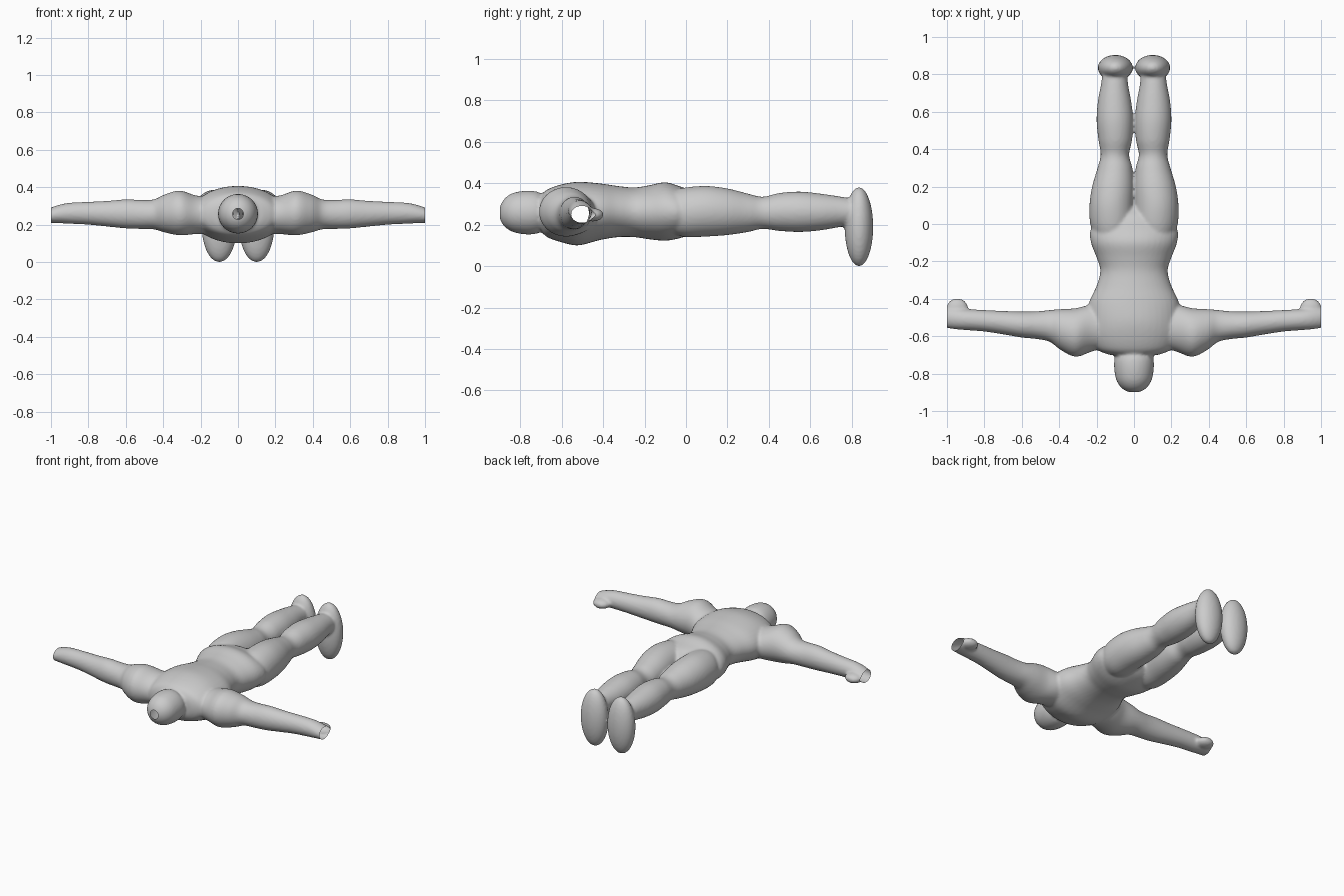
import bpy, bmesh, math
from mathutils import Vector, Matrix

if "Cube" in bpy.data.objects:
    bpy.data.objects.remove(bpy.data.objects["Cube"])

SIDES = 40

skin = bpy.data.materials.new("plain grey")
skin.diffuse_color = (0.6, 0.6, 0.6, 1)
skin.use_nodes = True
skin.node_tree.nodes["Principled BSDF"].inputs["Base Color"].default_value = skin.diffuse_color


def smooth_stations(stations, steps=5):
    """Catmull-Rom interpolation of the section list."""
    p = [Vector(s) for s in stations]
    p = [p[0]] + p + [p[-1]]
    out = []
    for a, b, c, d in zip(p, p[1:], p[2:], p[3:]):
        for k in range(steps):
            t = k / steps
            out.append(0.5 * (2 * b + (c - a) * t + (2 * a - 5 * b + 4 * c - d) * t ** 2
                              + (3 * b - a - 3 * c + d) * t ** 3))
    return out + [p[-1]]


def loft(bm, stations, place):
    """Closed tube of elliptical sections; place(station, cos, sin) gives a point."""
    rings = []
    for s in smooth_stations(stations):
        angles = [2 * math.pi * i / SIDES for i in range(SIDES)]
        rings.append([bm.verts.new(place(s, math.cos(a), math.sin(a))) for a in angles])
    for r, q in zip(rings, rings[1:]):
        for i in range(SIDES):
            j = (i + 1) % SIDES
            bm.faces.new((r[i], r[j], q[j], q[i]))
    bm.faces.new(rings[0][::-1])
    bm.faces.new(rings[-1])


def ellipsoid(bm, centre, radii):
    m = Matrix.Translation(centre) @ Matrix.Diagonal((*radii, 1))
    bmesh.ops.create_uvsphere(bm, u_segments=32, v_segments=20, radius=1, matrix=m)


def along_y(side=1):
    # station: y, centre x, half width, bottom z, top z
    return lambda s, c, n: (side * (s[1] + s[2] * c), s[0],
                            (s[3] + s[4]) / 2 + (s[4] - s[3]) / 2 * n)


def along_x(side):
    # station: x, front y, back y, bottom z, top z
    return lambda s, c, n: (side * s[0], (s[1] + s[2]) / 2 + (s[2] - s[1]) / 2 * c,
                            (s[3] + s[4]) / 2 + (s[4] - s[3]) / 2 * n)


torso = [(-0.70, 0, 0.13, 0.17, 0.34), (-0.67, 0, 0.20, 0.14, 0.37),
         (-0.60, 0, 0.24, 0.115, 0.395), (-0.52, 0, 0.25, 0.10, 0.407),
         (-0.42, 0, 0.24, 0.125, 0.40), (-0.33, 0, 0.20, 0.14, 0.387),
         (-0.25, 0, 0.18, 0.14, 0.38), (-0.18, 0, 0.20, 0.13, 0.39),
         (-0.10, 0, 0.23, 0.123, 0.405), (-0.03, 0, 0.232, 0.135, 0.385),
         (0.04, 0, 0.18, 0.16, 0.36), (0.09, 0, 0.07, 0.20, 0.31)]
leg = [(-0.08, 0.115, 0.09, 0.16, 0.36), (0.0, 0.118, 0.116, 0.14, 0.38),
       (0.10, 0.12, 0.118, 0.143, 0.387), (0.20, 0.112, 0.112, 0.15, 0.375),
       (0.30, 0.102, 0.093, 0.165, 0.35), (0.37, 0.102, 0.076, 0.18, 0.335),
       (0.45, 0.10, 0.09, 0.17, 0.353), (0.55, 0.102, 0.098, 0.165, 0.36),
       (0.65, 0.104, 0.09, 0.173, 0.35), (0.75, 0.104, 0.072, 0.19, 0.335),
       (0.83, 0.10, 0.065, 0.20, 0.32)]
arm = [(0.12, -0.66, -0.44, 0.15, 0.35), (0.22, -0.68, -0.43, 0.15, 0.355),
       (0.31, -0.71, -0.45, 0.143, 0.382), (0.39, -0.675, -0.455, 0.158, 0.362),
       (0.45, -0.63, -0.46, 0.175, 0.335), (0.52, -0.615, -0.467, 0.177, 0.332),
       (0.60, -0.607, -0.468, 0.18, 0.335), (0.70, -0.59, -0.465, 0.19, 0.327),
       (0.80, -0.575, -0.46, 0.20, 0.322), (0.90, -0.567, -0.455, 0.205, 0.317),
       (0.96, -0.562, -0.45, 0.208, 0.305), (1.03, -0.55, -0.45, 0.21, 0.28)]
head = [(-0.902, 0, 0.012, 0.245, 0.27), (-0.893, 0, 0.042, 0.215, 0.30),
        (-0.87, 0, 0.073, 0.185, 0.332), (-0.83, 0, 0.096, 0.163, 0.355),
        (-0.77, 0, 0.106, 0.153, 0.364), (-0.72, 0, 0.104, 0.157, 0.36),
        (-0.685, 0, 0.088, 0.17, 0.345), (-0.60, 0, 0.09, 0.17, 0.345)]

# All limbs, trunk and head
bm = bmesh.new()
loft(bm, torso, along_y())
loft(bm, head, along_y())
for side in (-1, 1):
    loft(bm, leg, along_y(side))
    loft(bm, arm, along_x(side))
    ellipsoid(bm, (side * 0.10, 0.835, 0.19), (0.094, 0.069, 0.191))      # foot
    ellipsoid(bm, (side * 0.945, -0.45, 0.248), (0.058, 0.052, 0.032))    # thumb
bmesh.ops.recalc_face_normals(bm, faces=bm.faces)
mesh = bpy.data.meshes.new("body")
bm.to_mesh(mesh)
bm.free()
body = bpy.data.objects.new("body", mesh)
bpy.context.collection.objects.link(body)

# Fuse the parts into one skin with soft joins
fuse = body.modifiers.new("fuse", 'REMESH')
fuse.mode = 'VOXEL'
fuse.voxel_size = 0.009
soften = body.modifiers.new("soften", 'SMOOTH')
soften.factor = 0.5
soften.iterations = 5
fused = bpy.data.meshes.new_from_object(body.evaluated_get(bpy.context.evaluated_depsgraph_get()))
body.modifiers.clear()

# Open the wrists and the small hole on the crown
bm = bmesh.new()
bm.from_mesh(fused)
for co, no in (((1, 0, 0), (1, 0, 0)), ((-1, 0, 0), (-1, 0, 0)), ((0, -0.897, 0), (0, -1, 0))):
    bmesh.ops.bisect_plane(bm, geom=bm.verts[:] + bm.edges[:] + bm.faces[:],
                           plane_co=co, plane_no=no, clear_outer=True)
for f in bm.faces:
    f.smooth = True
    f.material_index = 0
bm.to_mesh(fused)
bm.free()
body.data = fused
fused.materials.clear()
fused.materials.append(skin)
